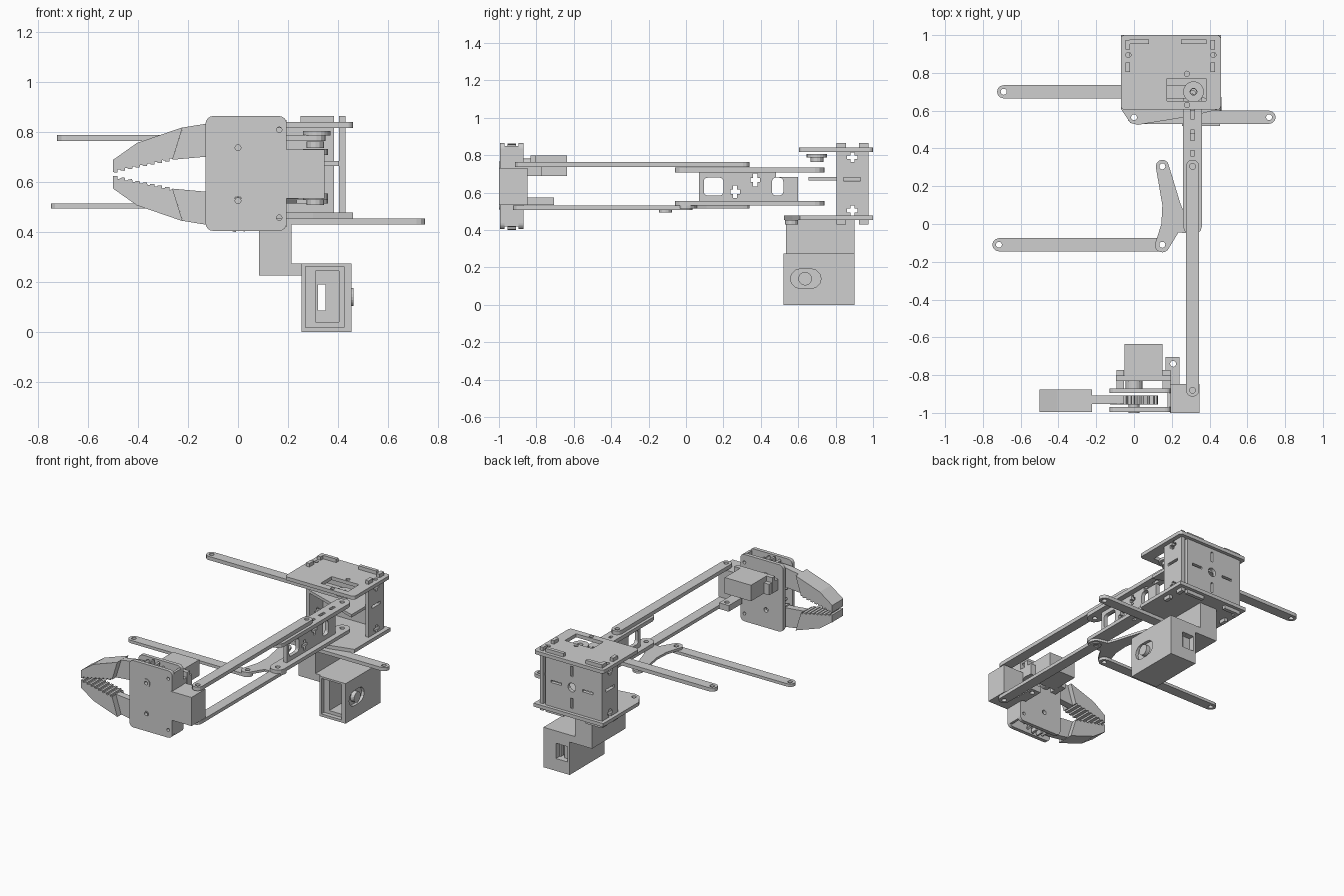
import bpy, bmesh, math
from math import pi, sin, cos

cube = bpy.data.objects.get("Cube")
if cube:
    bpy.data.objects.remove(cube)

COLOR = (0.62, 0.62, 0.62, 1)
grey = bpy.data.materials.new("light grey")
grey.use_nodes = True
grey.diffuse_color = COLOR
grey.node_tree.nodes["Principled BSDF"].inputs["Base Color"].default_value = COLOR

PLACE = {'x': lambda u, v, w: (w, u, v),
         'y': lambda u, v, w: (u, w, v),
         'z': lambda u, v, w: (u, v, w)}


def prism(name, pts, axis, lo, hi):
    """Extrude a flat outline along one axis."""
    bm = bmesh.new()
    rings = [[bm.verts.new(PLACE[axis](u, v, w)) for u, v in pts] for w in (lo, hi)]
    bm.faces.new(rings[0])
    bm.faces.new(rings[1])
    n = len(pts)
    for i in range(n):
        j = (i + 1) % n
        bm.faces.new((rings[0][i], rings[0][j], rings[1][j], rings[1][i]))
    bmesh.ops.recalc_face_normals(bm, faces=bm.faces)
    mesh = bpy.data.meshes.new(name)
    bm.to_mesh(mesh)
    bm.free()
    mesh.materials.append(grey)
    ob = bpy.data.objects.new(name, mesh)
    bpy.context.collection.objects.link(ob)
    return ob


def box(name, x, y, z):
    return prism(name, [(x[0], y[0]), (x[1], y[0]), (x[1], y[1]), (x[0], y[1])], 'z', *z)


def arc(u, v, r, a0, a1, n):
    return [(u + r * cos(a0 + (a1 - a0) * i / n), v + r * sin(a0 + (a1 - a0) * i / n))
            for i in range(n + 1)]


def disc(name, u, v, r, axis, lo, hi, n=20):
    return prism(name, arc(u, v, r, 0, 2 * pi, n)[:-1], axis, lo, hi)


def stadium(p, q, r):
    a = math.atan2(q[1] - p[1], q[0] - p[0])
    return arc(*q, r, a - pi / 2, a + pi / 2, 6) + arc(*p, r, a + pi / 2, a + 1.5 * pi, 6)


def rounded(u0, u1, v0, v1, r):
    corners = [(u1 - r, v0 + r), (u1 - r, v1 - r), (u0 + r, v1 - r), (u0 + r, v0 + r)]
    return [p for i, c in enumerate(corners)
            for p in arc(*c, r, (i - 1) * pi / 2, i * pi / 2, 4)]


def cut(ob, *cutters):
    for c in cutters:
        mod = ob.modifiers.new("cut", 'BOOLEAN')
        mod.operation, mod.solver, mod.object = 'DIFFERENCE', 'EXACT', c
        bpy.context.view_layer.objects.active = ob
        bpy.ops.object.modifier_apply(modifier=mod.name)
        bpy.data.objects.remove(c)


def hole(u, v, r, axis='z'):
    return disc("cutter", u, v, r, axis, -2, 2, 12)


def slot(u, v, du, dv, axis):
    return prism("cutter", [(u - du, v - dv), (u + du, v - dv), (u + du, v + dv), (u - du, v + dv)],
                 axis, -2, 2)


def link(name, p, q, z, r=0.035):
    ob = prism(name, stadium(p, q, r), 'z', *z)
    cut(ob, hole(*p, 0.016), hole(*q, 0.016))
    return ob


# Base box: top and bottom plates
top = prism("base_top_plate", rounded(-0.07, 0.46, 0.605, 1.0, 0.02), 'z', 0.818, 0.842)
cut(top, slot(0.278, 0.71, 0.104, 0.06, 'z'), hole(0.28, 0.795, 0.014), hole(0.28, 0.63, 0.014),
    hole(-0.03, 0.895, 0.014), hole(0.42, 0.895, 0.014))
bottom = prism("base_bottom_plate",
               [(-0.07, 1.0), (0.46, 1.0), (0.46, 0.61), (0.3, 0.57), (0.02, 0.525),
                (-0.02, 0.535), (-0.07, 0.61)], 'z', 0.454, 0.478)
cut(bottom, hole(0, 0.565, 0.016))

# Base walls with tabs through both plates
back = box("base_back_wall", (-0.025, 0.385), (0.953, 0.977), (0.478, 0.818))
cut(back, hole(0.185, 0.65, 0.03, 'y'))
for s in (-1, 1):
    cut(back, slot(0.185 + s * 0.12, 0.65, 0.04, 0.008, 'y'),
        slot(0.185, 0.65 + s * 0.11, 0.008, 0.035, 'y'))
for side, x in (("right", -0.045), ("left", 0.405)):
    wall = box(side + "_wall", (x, x + 0.025), (0.805, 0.975), (0.478, 0.818))
    for z in (0.505, 0.79):
        cut(wall, slot(0.89, z, 0.028, 0.01, 'x'), slot(0.89, z, 0.01, 0.026, 'x'))
    cut(wall, slot(0.888, 0.671, 0.045, 0.009, 'x'))
    for y in (0.805, 0.925):
        for z in ((0.842, 0.866), (0.43, 0.454)):
            box(side + "_wall_tab", (x, x + 0.025), (y, y + 0.05), z)
for x in ((-0.025, 0.08), (0.25, 0.385)):
    for z in ((0.842, 0.866), (0.43, 0.454)):
        box("back_wall_tab", x, (0.953, 0.977), z)
prism("base_middle_shelf", [(-0.02, 0.8), (0.405, 0.655), (0.405, 0.953), (-0.02, 0.953)],
      'z', 0.665, 0.685)

# Motor housing under the base
prism("housing_step", [(0.085, 0.226), (0.26, 0.226), (0.26, 0.275), (0.215, 0.275),
                       (0.215, 0.454), (0.085, 0.454)], 'y', 0.535, 0.9)
housing = box("motor_housing", (0.255, 0.455), (0.52, 0.9), (0, 0.275))
cut(housing, box("cutter", (0.27, 0.425), (0.4, 0.55), (0.018, 0.262)),
    box("cutter", (0.31, 0.405), (0.5, 0.83), (0.04, 0.245)),
    box("cutter", (0.27, 0.36), (0.86, 1), (0.085, 0.19)),
    slot(0.336, 0.138, 0.015, 0.053, 'y'),
    prism("cutter", stadium((0.61, 0.14), (0.67, 0.14), 0.052), 'x', 0.435, 0.5))
disc("housing_shaft", 0.637, 0.14, 0.036, 'x', 0.43, 0.462)

# Drive links and shoulder hub
link("upper_drive_link", (-0.69, 0.70), (0.315, 0.70), (0.765, 0.79))
link("lower_drive_link", (0, 0.565), (0.715, 0.565), (0.43, 0.454))
link("elbow_drive_link", (-0.715, -0.11), (0.15, -0.11), (0.495, 0.515))
hub = disc("upper_shoulder_hub", 0.315, 0.7, 0.055, 'z', 0.788, 0.806)
cut(hub, hole(0.315, 0.7, 0.018))

# Upper arm: two plates joined by a pierced web
for name, z in (("upper_arm_top", (0.708, 0.734)), ("upper_arm_bottom", (0.531, 0.555))):
    arm = link(name, (0.31, -0.01), (0.31, 0.69), z, 0.05)
    for y, d in ((0.375, 0.014), (0.47, 0.028), (0.58, 0.025)):
        cut(arm, slot(0.31, y, 0.01, d, 'z'))
web = prism("upper_arm_web", [(0.07, 0.555), (0.6, 0.555), (0.6, 0.685), (0.48, 0.685),
                              (0.48, 0.708), (0.07, 0.708)], 'x', 0.297, 0.323)
for u0, u1 in ((0.095, 0.2), (0.46, 0.52)):
    cut(web, prism("cutter", rounded(u0, u1, 0.585, 0.68, 0.02), 'x', 0, 1))
for y, z in ((0.263, 0.605), (0.37, 0.668)):
    cut(web, slot(y, z, 0.026, 0.011, 'x'), slot(y, z, 0.011, 0.034, 'x'))

# Forearm links and the elbow lever
link("forearm_top", (0.31, -0.88), (0.31, 0.305), (0.738, 0.764))
link("forearm_bottom", (0.31, -0.89), (0.31, 0.0), (0.508, 0.531))
lever = prism("elbow_lever", arc(0.15, 0.305, 0.035, 0.1, pi, 6) + [(0.15, 0.1), (0.145, 0.0)]
              + arc(0.15, -0.11, 0.04, pi, 1.75 * pi, 6) + [(0.235, -0.045)]
              + arc(0.31, 0, 0.05, -pi / 2, pi / 2, 6) + [(0.265, 0.06), (0.245, 0.11)],
              'z', 0.515, 0.531)
cut(lever, hole(0.15, 0.305, 0.016), hole(0.15, -0.11, 0.016))

# Gripper frame: two plates closed by a side wall
for name, y in (("gripper_front_plate", (-0.995, -0.97)), ("gripper_back_plate", (-0.895, -0.87))):
    plate = prism(name, rounded(-0.13, 0.195, 0.405, 0.865, 0.03), 'y', *y)
    cut(plate, *[hole(0.165, z, 0.011, 'y') for z in (0.458, 0.81)],
        *[hole(0, z, 0.016, 'y') for z in (0.527, 0.738)])
box("gripper_mount", (0.19, 0.346), (-1.0, -0.848), (0.535, 0.732))
box("gripper_side_wall", (0.178, 0.195), (-0.97, -0.895), (0.42, 0.85))
tab = box("gripper_rod_tab", (0.168, 0.242), (-0.85, -0.705), (0.533, 0.575))
cut(tab, hole(0.207, -0.74, 0.016))

# Gears and toothed jaws, mirrored about the middle height
MID = 0.632
JAW_TIP, JAW_ROOT, TEETH = (-0.5, 0.64), (-0.262, 0.69), 8
teeth = []
for i in range(TEETH):
    for t, lift in ((0, 0), (0.55, -0.004), (0.6, 0.007), (0.95, 0.004)):
        f = (i + t) / TEETH
        teeth.append((JAW_TIP[0] + f * (JAW_ROOT[0] - JAW_TIP[0]),
                      JAW_TIP[1] + f * (JAW_ROOT[1] - JAW_TIP[1]) + lift))
jaw = teeth + [JAW_ROOT, (-0.222, 0.82), (-0.405, 0.757), (-0.5, 0.69)]
finger = [JAW_ROOT, (-0.13, 0.702), (0, 0.702), (0, 0.838), (-0.13, 0.834), (-0.222, 0.819)]
for side, s in (("upper", 1), ("lower", -1)):
    def flip(pts):
        return [(u, MID + s * (v - MID)) for u, v in pts]
    prism(side + "_jaw", flip(jaw), 'y', -0.995, -0.875)
    prism(side + "_jaw_arm", flip(finger), 'y', -0.953, -0.907)
    outline = []
    for i in range(18):
        for k, r in ((0, 0.098), (0.35, 0.098), (0.5, 0.126), (0.8, 0.126)):
            a = 2 * pi * (i + k + (0.5 if s < 0 else 0)) / 18
            outline.append((r * cos(a), MID + s * 0.106 + r * sin(a)))
    prism(side + "_gear", outline, 'y', -0.955, -0.909)
    collar = disc(side + "_collar", 0, MID + s * 0.106, 0.028 if s > 0 else 0.016, 'y', -1.0, -0.955)
    cut(collar, hole(0, MID + s * 0.106, 0.012, 'y'))

# Gripper motor
box("gripper_motor", (-0.05, 0.15), (-0.83, -0.635), (0.69, 0.8))
box("gripper_motor_flange", (-0.095, 0.195), (-0.832, -0.802), (0.69, 0.8))
for x in ((-0.092, -0.052), (0.152, 0.192)):
    box("gripper_motor_bracket", x, (-0.87, -0.772), (0.69, 0.765))
disc("gripper_motor_shaft", 0, 0.738, 0.045, 'y', -0.87, -0.83)
